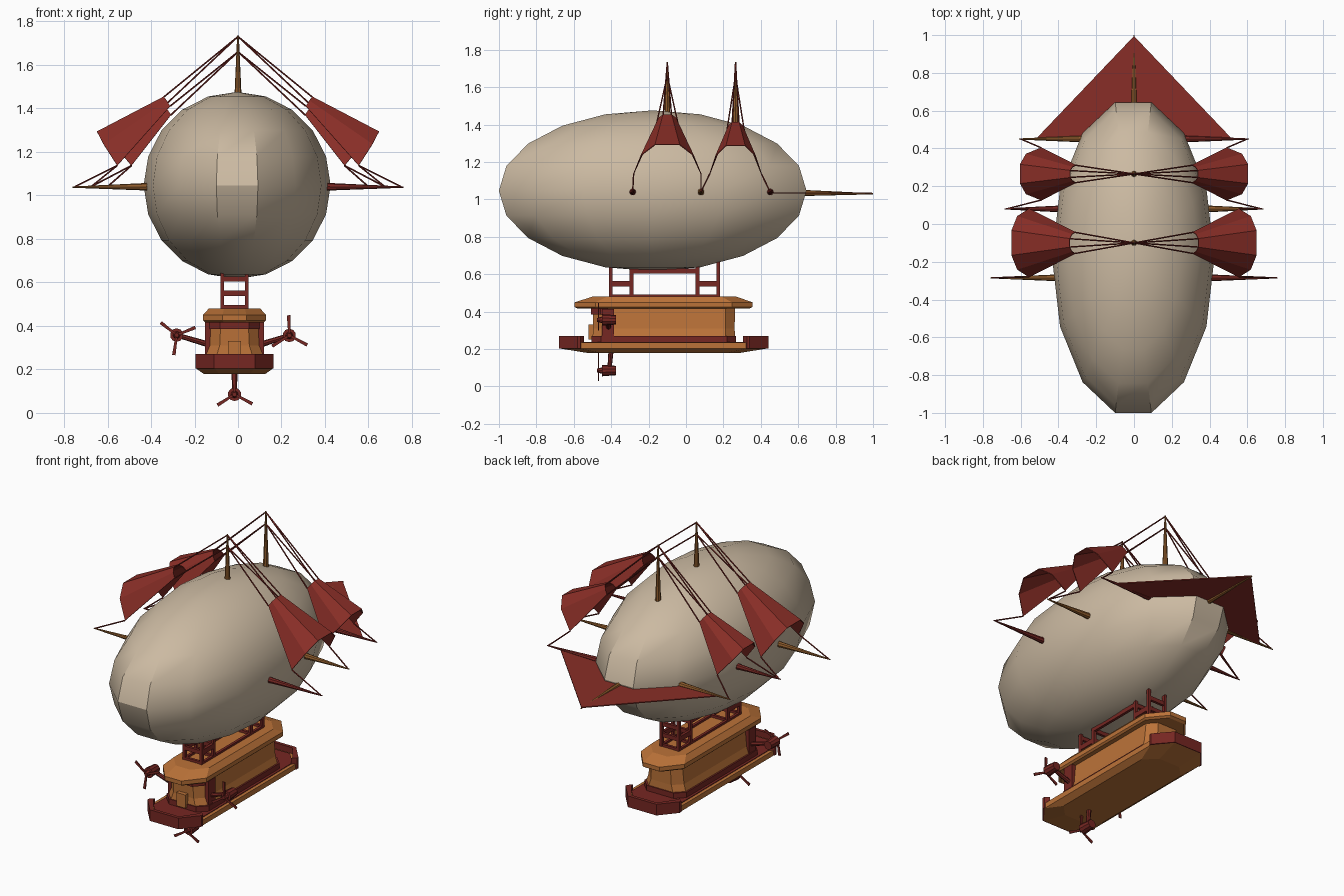
import bpy, bmesh, math
from mathutils import Vector, Matrix

if "Cube" in bpy.data.objects:
    bpy.data.objects.remove(bpy.data.objects["Cube"])

def material(name, rgb):
    m = bpy.data.materials.new(name)
    m.diffuse_color = (*rgb, 1)
    m.use_nodes = True
    m.node_tree.nodes["Principled BSDF"].inputs["Base Color"].default_value = m.diffuse_color
    return m

CANVAS = material("tan_canvas", (0.60, 0.49, 0.36))
SAIL = material("sail_red", (0.25, 0.027, 0.020))
RED = material("dark_red_trim", (0.18, 0.020, 0.016))
WOOD = material("orange_wood", (0.50, 0.17, 0.040))
BROWN = material("brown_spar", (0.27, 0.105, 0.025))
XO = -0.016   # the gondola sits slightly off centre

def finish(name, bm, mat, smooth=False):
    bmesh.ops.recalc_face_normals(bm, faces=bm.faces)
    me = bpy.data.meshes.new(name)
    bm.to_mesh(me)
    bm.free()
    me.materials.append(mat)
    ob = bpy.data.objects.new(name, me)
    bpy.context.collection.objects.link(ob)
    if smooth:
        bpy.ops.object.select_all(action='DESELECT')
        ob.select_set(True)
        bpy.context.view_layer.objects.active = ob
        bpy.ops.object.shade_smooth_by_angle(angle=math.radians(32))
    return ob

def loft(name, rings, mat, closed=True, caps=True, smooth=False):
    bm = bmesh.new()
    vs = [[bm.verts.new(p) for p in r] for r in rings]
    n = len(rings[0])
    for a, b in zip(vs, vs[1:]):
        for i in range(n if closed else n - 1):
            j = (i + 1) % n
            bm.faces.new((a[i], a[j], b[j], b[i]))
    if caps:
        bm.faces.new(vs[0])
        bm.faces.new(vs[-1])
    bmesh.ops.remove_doubles(bm, verts=bm.verts, dist=1e-5)
    return finish(name, bm, mat, smooth)

def rod(name, a, b, r1, r2, mat, sides=8):
    a, b = Vector(a), Vector(b)
    d = b - a
    m = Matrix.Translation((a + b) / 2) @ d.to_track_quat('Z', 'Y').to_matrix().to_4x4()
    bm = bmesh.new()
    bmesh.ops.create_cone(bm, cap_ends=True, segments=sides, radius1=r1, radius2=r2,
                          depth=d.length, matrix=m)
    return finish(name, bm, mat, sides >= 8)

def box(name, x, y, z, mat):
    return loft(name, [[(XO + x[0], y[0], k), (XO + x[1], y[0], k),
                        (XO + x[1], y[1], k), (XO + x[0], y[1], k)] for k in z], mat)

def octagon(hx, y0, y1, cx, cy, z):
    q = [(hx - cx, y0), (hx, y0 + cy), (hx, y1 - cy), (hx - cx, y1)]
    return [(XO + x, y, z) for x, y in q] + [(XO - x, y, z) for x, y in reversed(q)]

# Gas envelope: 14 sides around, 10 bands from bottom to top
rings = []
for k in range(11):
    lat = math.pi * (k / 10 - 0.5)
    c = max(math.cos(lat), 0)
    rings.append([(-0.004 + 0.43 * c * math.sin(t), -0.178 - 0.8436 * c * math.cos(t),
                   1.046 + 0.43 * math.sin(lat))
                  for t in [math.pi * (2 * i + 1) / 14 for i in range(14)]])
loft("envelope", rings, CANVAS, caps=False, smooth=True)

# Side spars, alternating in colour
SPARS = [(-0.285, 0.76, 0.38), (0.08, 0.685, 0.37), (0.45, 0.61, 0.24)]
for i, (y, tip, root) in enumerate(SPARS):
    for s in (-1, 1):
        mat = RED if (i % 2 == 0) == (s > 0) else BROWN
        rod("side_spar", (s * root, y, 1.04), (s * tip, y, 1.038), 0.019, 0.003, mat)
rod("stern_spar", (0, 0.58, 1.035), (0, 1.0, 1.03), 0.018, 0.003, BROWN)

# Flat triangular tail sail
tri = [(-0.515, 0.455), (0.515, 0.455), (0, 0.995)]
loft("tail_sail", [[(x, y, z) for x, y in tri] for z in (1.031, 1.037)], SAIL)

# Masts, fan-shaped sails and ropes
# each sail: centre y, mast foot, fore spar, aft spar, top and bottom (y offset, x, z)
SAILS = [
    (-0.10, 1.44, 0, 1,
     [(0.022, 0.340, 1.453), (0.045, 0.328, 1.435), (0.056, 0.312, 1.41)],
     [(0.065, 0.648, 1.292), (0.14, 0.618, 1.235), (0.180, 0.555, 1.137)]),
    (0.265, 1.38, 1, 2,
     [(0.018, 0.338, 1.412), (0.036, 0.325, 1.395), (0.046, 0.308, 1.37)],
     [(0.050, 0.603, 1.287), (0.105, 0.572, 1.235), (0.138, 0.490, 1.137)]),
]
for cy, foot, fore, aft, top, low in SAILS:
    rod("mast", (0, cy, foot), (0, cy, 1.735), 0.017, 0.004, BROWN)
    for s in (-1, 1):
        def row(pts):
            return [(s * x, cy - o, z) for o, x, z in reversed(pts)] + \
                   [(s * x, cy + o, z) for o, x, z in pts]
        t, b = row(top), row(low)
        ob = loft("fan_sail", [t, b], SAIL, closed=False, caps=False)
        mod = ob.modifiers.new("thickness", 'SOLIDIFY')
        mod.thickness, mod.offset = 0.005, 0
        for k, spar in ((0, fore), (-1, aft)):
            y, tip, _ = SPARS[spar]
            rod("mast_rope", (0, cy, 1.73), t[2 if k == 0 else 3], 0.004, 0.004, RED, 5)
            rod("mast_rope_low", (0, cy, 1.66), t[k], 0.004, 0.004, RED, 5)
            rod("spar_rope", b[k], (s * (tip - 0.01), y, 1.04), 0.004, 0.004, RED, 5)

# Hull, deck and end bulwarks
loft("hull", [octagon(0.14, -0.52, 0.28, 0.07, 0.07, 0.178),
              octagon(0.175, -0.675, 0.435, 0.085, 0.105, 0.203),
              octagon(0.175, -0.675, 0.435, 0.085, 0.105, 0.234)], WOOD)
loft("deck", [octagon(0.155, -0.65, 0.41, 0.08, 0.09, z) for z in (0.23, 0.238)], RED)
for yc, d, name in ((-0.68, 1, "bow_bulwark"), (0.44, -1, "stern_bulwark")):
    path = [(0.18, 0.115, 0.155), (0.18, 0.1, 0.155), (0.095, 0, 0.085)]
    full = path + [(-x, y, -xi) for x, y, xi in reversed(path)]
    loft(name, [[(XO + x, yc + d * y, 0.203), (XO + x, yc + d * y, 0.27),
                 (XO + xi, yc + d * (y + 0.02), 0.27), (XO + xi, yc + d * (y + 0.02), 0.203)]
                for x, y, xi in full], RED)

# Cabin with plinth, door, front trim and roof
loft("cabin_plinth", [octagon(0.14, -0.505, 0.268, 0.05, 0.05, z) for z in (0.235, 0.27)], RED)
loft("cabin", [octagon(0.132, -0.50, 0.262, 0.05, 0.05, 0.265),
               octagon(0.118, -0.495, 0.26, 0.05, 0.05, 0.31),
               octagon(0.108, -0.50, 0.262, 0.045, 0.05, 0.42)], WOOD)
box("door", (-0.03, 0.03), (-0.52, -0.48), (0.25, 0.33), WOOD)
loft("cabin_front_trim", [octagon(0.114, -0.508, -0.37, 0.047, 0.052, z)
                          for z in (0.385, 0.418)], RED)
loft("roof", [octagon(0.135, -0.58, 0.34, 0.085, 0.10, 0.416),
              octagon(0.145, -0.595, 0.355, 0.09, 0.11, 0.425),
              octagon(0.145, -0.595, 0.355, 0.09, 0.11, 0.45),
              octagon(0.118, -0.50, 0.27, 0.07, 0.08, 0.48)], WOOD)

# Frame that hangs the gondola from the envelope
for s in (-1, 1):
    x = sorted((s * 0.048, s * 0.064))
    for y in (-0.403, -0.292, 0.062, 0.172):
        box("frame_post", x, (y - 0.01, y + 0.01), (0.475, 0.68), RED)
    for y0, y1 in ((-0.403, -0.292), (0.062, 0.172)):
        box("frame_side_bar", x, (y0, y1), (0.535, 0.565), RED)
    box("frame_sill", x, (-0.413, 0.182), (0.475, 0.492), RED)
    box("frame_top_rail", x, (-0.30, 0.07), (0.605, 0.63), RED)
for y in (-0.403, -0.292, 0.062, 0.172):
    for z in (0.483, 0.55, 0.615):
        box("frame_cross_bar", (-0.06, 0.06), (y - 0.008, y + 0.008), (z - 0.012, z + 0.012), RED)

# Engines: nacelle, strut and three-bladed propeller
ENGINES = [(-0.282, 0.358, 22, (-0.12, -0.415, 0.31)),
           (0.236, 0.356, 92, (0.09, -0.415, 0.31)),
           (XO, 0.085, 110 - 18, (XO, -0.40, 0.20))]
for x, z, ang, root in ENGINES:
    rod("nacelle", (x, -0.45, z), (x, -0.375, z), 0.031, 0.025, RED, 10)
    rod("propeller_hub", (x, -0.475, z), (x, -0.44, z), 0.010, 0.020, RED, 8)
    rod("engine_strut", (x, -0.41, z), root, 0.011, 0.014, RED)
    for k in range(3):
        a = math.radians(ang + 120 * k)
        u = Vector((math.cos(a), 0, math.sin(a)))
        w = Vector((-math.sin(a), 0, math.cos(a)))
        c = Vector((x, -0.468, z))
        loft("propeller_blade", [[c + u * r + w * (h * e) + Vector((0, f, 0))
                                  for e, f in ((-1, -.003), (1, -.003), (1, .003), (-1, .003))]
                                 for r, h in ((0.0, 0.005), (0.093, 0.008))], RED)
for s in (-1, 1):
    x = sorted((s * 0.10, s * 0.135))
    box("engine_mount", x, (-0.45, -0.385), (0.265, 0.415), RED)
